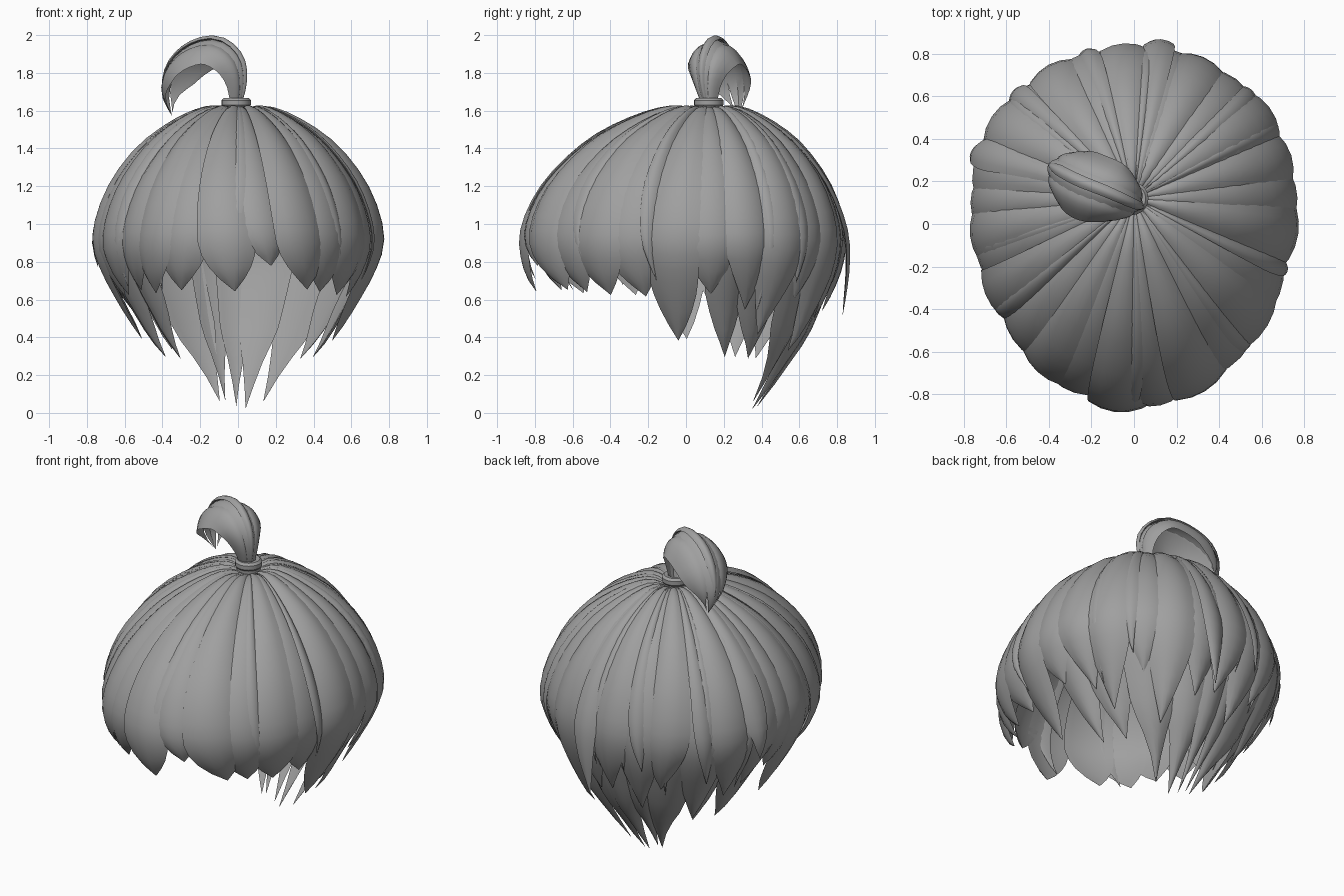
import bpy, bmesh, math, random
from mathutils import Vector

if "Cube" in bpy.data.objects:
    bpy.data.objects.remove(bpy.data.objects["Cube"])

random.seed(4)
CROWN = Vector((0.0, 0.12, 0.0))
SIDE_R, FRONT_R, BACK_R = 0.745, 0.965, 0.69    # egg-shaped outline around the crown

hair = bpy.data.materials.new("hair_grey")
hair.diffuse_color = (0.35, 0.35, 0.35, 1)
hair.use_nodes = True
hair.node_tree.nodes["Principled BSDF"].inputs["Base Color"].default_value = hair.diffuse_color


def spline(pts, t):
    """Smooth point at t (0..1) along a list of tuples."""
    n = len(pts) - 1
    i = min(int(t * n), n - 1)
    f = t * n - i
    a, b, c, d = (Vector(pts[max(0, min(n, k))]) for k in (i - 1, i, i + 1, i + 2))
    return 0.5 * (2 * b + (c - a) * f + (2 * a - 5 * b + 4 * c - d) * f * f
                  + (3 * b - a - 3 * c + d) * f ** 3)


# Dome profile: share of the outline radius, height
PROFILE = [(.05, 1.59), (.2, 1.61), (.42, 1.54), (.67, 1.4), (.88, 1.2), (.99, .98),
           (.98, .8), (.9, .62), (.78, .42), (.62, .24), (.40, .0)]


def dome(a, u):
    r, z = spline(PROFILE, u)
    c, s = math.cos(a), math.sin(a)
    r /= math.hypot(c / SIDE_R, s / (BACK_R if s > 0 else FRONT_R))
    r *= 1 - .11 * c * c * max(0, min(1, (.88 - z) / .4))     # sides draw in below
    return CROWN + Vector((r * c, r * s, z))


def dome_normal(a, u):
    e = 0.01
    da = dome(a + e, u) - dome(a - e, u)
    du = dome(a, min(1, u + e)) - dome(a, max(0, u - e))
    return du.cross(da).normalized()


def u_at(z):
    """Profile parameter at which the dome drops to height z."""
    return next((k / 400 for k in range(60, 401) if spline(PROFILE, k / 400)[1] <= z), 1.0)


def add_mesh(name, verts, faces):
    me = bpy.data.meshes.new(name)
    me.from_pydata(verts, [], faces)
    bm = bmesh.new()
    bm.from_mesh(me)
    bmesh.ops.recalc_face_normals(bm, faces=bm.faces)
    bm.to_mesh(me)
    bm.free()
    me.materials.append(hair)
    ob = bpy.data.objects.new(name, me)
    bpy.context.collection.objects.link(ob)
    return ob


def sheet(name, f, rows, bulge, thick):
    """Closed arched strip; f(s, t, h) gives a point, h is the outward offset."""
    outer = [-1, -.6, -.2, .2, .6, 1]
    ring = [(s, bulge * (1 - s * s)) for s in outer] + \
           [(s, bulge * (1 - s * s) * .6 - thick) for s in (.7, 0, -.7)]
    m = len(ring)
    verts = [f(s, k / rows, h) for k in range(rows + 1) for s, h in ring]
    faces = [(k * m + j, k * m + (j + 1) % m, (k + 1) * m + (j + 1) % m, (k + 1) * m + j)
             for k in range(rows) for j in range(m)]
    faces += [tuple(range(m))[::-1], tuple(rows * m + j for j in range(m))]
    return add_mesh(name, verts, faces)


def lock(name, ang, turn, z_end, half, off=0.0, flare=0.0, t0=.72, power=1.6, bulge=.03):
    """Lock from the crown over the dome, narrowing to a tip at z_end."""
    u_end = u_at(z_end)
    tilt = random.choice((-1, 1)) * .014

    def f(s, t, h):
        x = max(0, (t - t0) / (1 - t0))
        k = max(.01, 1 - x ** power)
        a = math.radians(ang + turn * t ** 4 + s * half * k)
        u = t * u_end
        grow = min(1, .15 + t * 2.2)
        lift = (h * k ** .6 + off + tilt * s * k) * grow + flare * t ** 4
        return dome(a, u) + dome_normal(a, u) * lift
    return sheet(name, f, 20, bulge, .01)


# Fringe and side locks: angle, turn, tip height, half width
FRONT = [(3, -2, .63, 11), (-14, -4, .39, 11), (-32, 2, .62, 11), (-47, 2, .63, 11),
         (-60, 4, .64, 10), (-71, 7, .66, 10), (-84, 5, .78, 8), (-95, 4, .66, 9),
         (-107, -4, .65, 9), (-119, -4, .64, 9), (-131, -3, .65, 10), (-144, -2, .63, 10),
         (-157, -2, .62, 10), (-169, 2, .40, 10), (-181, 2, .62, 9)]
for i, (a, d, z, w) in enumerate(FRONT):
    lock(f"fringe_lock_{i + 1}", a, d, z, w, off=-.006 + .014 * (i % 2), t0=.78, power=2.2,
         flare=.02 if a == -95 else 0)

# Thin strands lying over the fringe
for i, (a, d, z) in enumerate([(-26, 3, .70), (-54, 4, .74), (-90, -6, .72), (-114, -5, .66),
                               (-138, -4, .68), (-163, -3, .60)]):
    lock(f"fringe_strand_{i + 1}", a, d, z, 3.5, off=.012, t0=.6, power=1.5, bulge=.016)

# Outer back layer: broad leaf-shaped locks
for i in range(11):
    z = (.55, .42, .60, .34, .50)[i % 5]
    lock(f"back_lock_{i + 1}", 17 + i * 15, random.uniform(-4, 4), z, 11.5,
         off=-.006 + .014 * (i % 2), t0=.7, power=1.8, bulge=.034)

# Thin strands over the back
for i in range(8):
    lock(f"back_strand_{i + 1}", 26 + i * 19, random.uniform(-4, 4), random.uniform(.5, .8), 3.5,
         off=.012, t0=.6, power=1.5, bulge=.016)

# Long under layer, deepest in the middle of the back, tips leaning inwards
UNDER = [(6, 6, .28, 10), (24, 8, .27, 13), (48, 12, .05, 14), (74, 6, .0, 13), (92, 0, .02, 9),
         (105, 0, .05, 9), (123, -12, .05, 14), (146, -5, .27, 12), (166, -6, .28, 12)]
for i, (a, d, z, w) in enumerate(UNDER):
    lock(f"under_lock_{i + 1}", a, d, z, w, off=-.035 - .012 * (i % 2), t0=.8, power=1.5)

# Loose flaps that stand away from the dome
for i, (a, z, w, fl) in enumerate([(162, .80, 7, .05), (80, .57, 6, .11), (107, .75, 5, .03),
                                   (40, .70, 5, .01), (138, .66, 5, .03)]):
    lock(f"loose_lock_{i + 1}", a, 3, z, w, off=.012, flare=fl, t0=.68, bulge=.022)

# Hair tie: a rounded ring
section = [(.05, 1.57), (.068, 1.58), (.07, 1.62), (.078, 1.63), (.078, 1.655), (.065, 1.668), (.04, 1.665)]
N, M = 20, len(section)
verts = [(-.01 + r * math.cos(k * math.tau / N), .12 + r * math.sin(k * math.tau / N), z)
         for k in range(N) for r, z in section]
faces = [(k * M + j, (k + 1) % N * M + j, (k + 1) % N * M + j + 1, k * M + j + 1)
         for k in range(N) for j in range(M - 1)]
add_mesh("hair_tie", verts, faces)

# Tuft: arched strands rising from the tie and drooping to the back left
PATH = [(-.005, .115, 1.63), (.0, .1, 1.75), (-.035, .11, 1.85), (-.12, .145, 1.905),
        (-.23, .185, 1.875), (-.315, .23, 1.80), (-.36, .26, 1.69), (-.35, .28, 1.575)]
WIDTH = [(.045, 0), (.085, 0), (.13, 0), (.155, 0), (.165, 0), (.15, 0), (.10, 0), (.004, 0)]
SIDE = Vector((.45, .89, 0)).normalized()


def tuft(name, lo, hi, lift, end):
    def f(s, t, h):
        t *= end
        p = spline(PATH, t)
        d = spline(PATH, min(1, t + .02)) - spline(PATH, max(0, t - .02))
        n = d.cross(SIDE).normalized()
        if n.dot(p - Vector((-.15, .17, 1.68))) < 0:
            n = -n
        mid = (lo + hi) / 2
        fade = 1 if end == 1 else max(.02, 1 - max(0, t / end - .8) / .2)
        v = mid + s * (hi - lo) / 2 * fade
        w = spline(WIDTH, t)[0]
        curl = .75 * w * (1 - v * v) - .38 * w
        return p + SIDE * v * w + n * (curl + h * min(1, w * 9) * fade + lift * math.sin(math.pi * t))
    sheet(name, f, 18, .014, .01)


tuft("tuft_front", -1, -.3, 0, .97)
tuft("tuft_middle", -.4, .4, .0, 1)
tuft("tuft_back", .3, 1, 0, .97)
tuft("tuft_top_strand", -.15, .2, .022, .9)

# Smooth strands with crisp edges
bpy.ops.object.select_all(action='SELECT')
bpy.context.view_layer.objects.active = bpy.data.objects["hair_tie"]
bpy.ops.object.shade_smooth_by_angle(angle=math.radians(35))
